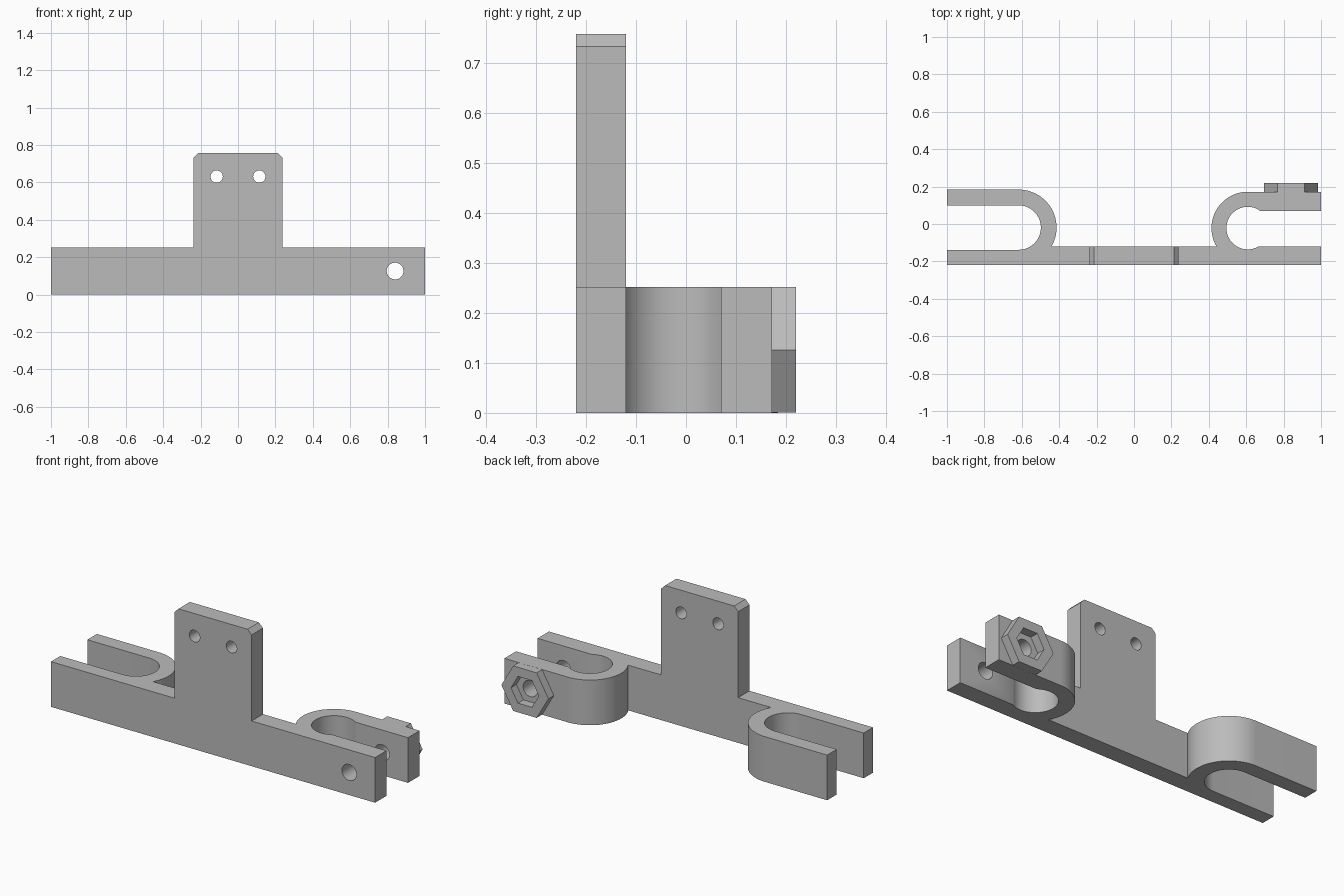
import bpy, bmesh
from math import sin, cos, asin, radians, pi
from mathutils import Vector

cube = bpy.data.objects.get("Cube")
if cube:
    bpy.data.objects.remove(cube, do_unlink=True)

grey = bpy.data.materials.new("light grey")
grey.use_nodes = True
colour = (0.5, 0.5, 0.5, 1)
grey.diffuse_color = colour
grey.node_tree.nodes["Principled BSDF"].inputs["Base Color"].default_value = colour


def prism(name, points, direction):
    """Extrude a closed 3D outline along a direction."""
    bm = bmesh.new()
    face = bm.faces.new([bm.verts.new(p) for p in points])
    out = bmesh.ops.extrude_face_region(bm, geom=[face])
    moved = [v for v in out["geom"] if isinstance(v, bmesh.types.BMVert)]
    bmesh.ops.translate(bm, verts=moved, vec=Vector(direction))
    bmesh.ops.recalc_face_normals(bm, faces=bm.faces)
    mesh = bpy.data.meshes.new(name)
    bm.to_mesh(mesh)
    bm.free()
    mesh.materials.append(grey)
    obj = bpy.data.objects.new(name, mesh)
    bpy.context.collection.objects.link(obj)
    return obj


def arc(cx, cy, r, start, end, steps=28):
    """Points on a circle, angles in degrees."""
    angles = [radians(start + (end - start) * i / steps) for i in range(steps + 1)]
    return [(cx + r * cos(a), cy + r * sin(a)) for a in angles]


def disc(x, z, r, sides, y):
    return [(x + r * cos(2 * pi * i / sides), y, z + r * sin(2 * pi * i / sides))
            for i in range(sides)]


def cut(target, name, x, z, r, sides, y=-0.4, depth=0.8):
    """Bore a polygonal hole along y."""
    cutter = prism(name, disc(x, z, r, sides, y), (0, depth, 0))
    cutter.hide_render = True
    cutter.hide_set(True)
    mod = target.modifiers.new(name, "BOOLEAN")
    mod.operation = "DIFFERENCE"
    mod.solver = "EXACT"
    mod.object = cutter


FRONT, BACK, HEIGHT = -0.22, -0.12, 0.252

# Plan of the bar with the clamp at one end and the open hook at the other
rx, ry, r_in, r_out = 0.608, -0.022, 0.114, 0.194
lx, ly, l_in, l_out = -0.617, -0.019, 0.119, 0.203
slot_low = asin((BACK - ry) / r_in) * 180 / pi
slot_high = asin((0.07 - ry) / r_in) * 180 / pi
root_r = asin((BACK - ry) / r_out) * 180 / pi
root_l = asin((BACK - ly) / l_out) * 180 / pi

plan = [(-1, FRONT), (1, FRONT), (1, BACK)]
plan += arc(rx, ry, r_in, slot_low, slot_high - 360)
plan += [(1, 0.07), (1, ry + r_out)]
plan += arc(rx, ry, r_out, 90, 180 - root_r)
plan += arc(lx, ly, l_out, root_l, 90)
plan += [(-1, ly + l_out), (-1, ly + l_in)]
plan += arc(lx, ly, l_in, 90, -90)
plan += [(-1, ly - l_in)]
bar = prism("clamp_bar", [(x, y, 0) for x, y in plan], (0, 0, HEIGHT))

# Upright mounting plate with chamfered top corners
w, top, c = 0.238, 0.757, 0.025
side = [(w, HEIGHT), (w, top - c), (w - c, top)]
outline = side + [(-x, z) for x, z in reversed(side)]
plate = prism("mounting_plate", [(x, FRONT, z) for x, z in outline],
              (0, BACK - FRONT, 0))
for s in (-1, 1):
    cut(plate, "plate_hole_cutter", s * 0.114, 0.631, 0.033, 20)

# Hexagonal nut seat on the back of the clamp arm
bolt_x, bolt_z = 0.84, HEIGHT / 2
seat = prism("nut_seat", disc(bolt_x, bolt_z, 0.145, 6, ry + r_out), (0, 0.048, 0))
cut(seat, "nut_recess_cutter", bolt_x, bolt_z, 0.086, 6)

# Bolt hole through the bar and the clamp arm
cut(bar, "bolt_hole_cutter", bolt_x, bolt_z, 0.045, 20)

# Smooth the round walls, keep the machined edges sharp
for obj in (bar, plate, seat):
    bpy.ops.object.select_all(action="DESELECT")
    obj.select_set(True)
    bpy.context.view_layer.objects.active = obj
    for mod in list(obj.modifiers):
        bpy.ops.object.modifier_apply(modifier=mod.name)
    bpy.ops.object.shade_smooth_by_angle(angle=radians(30))
